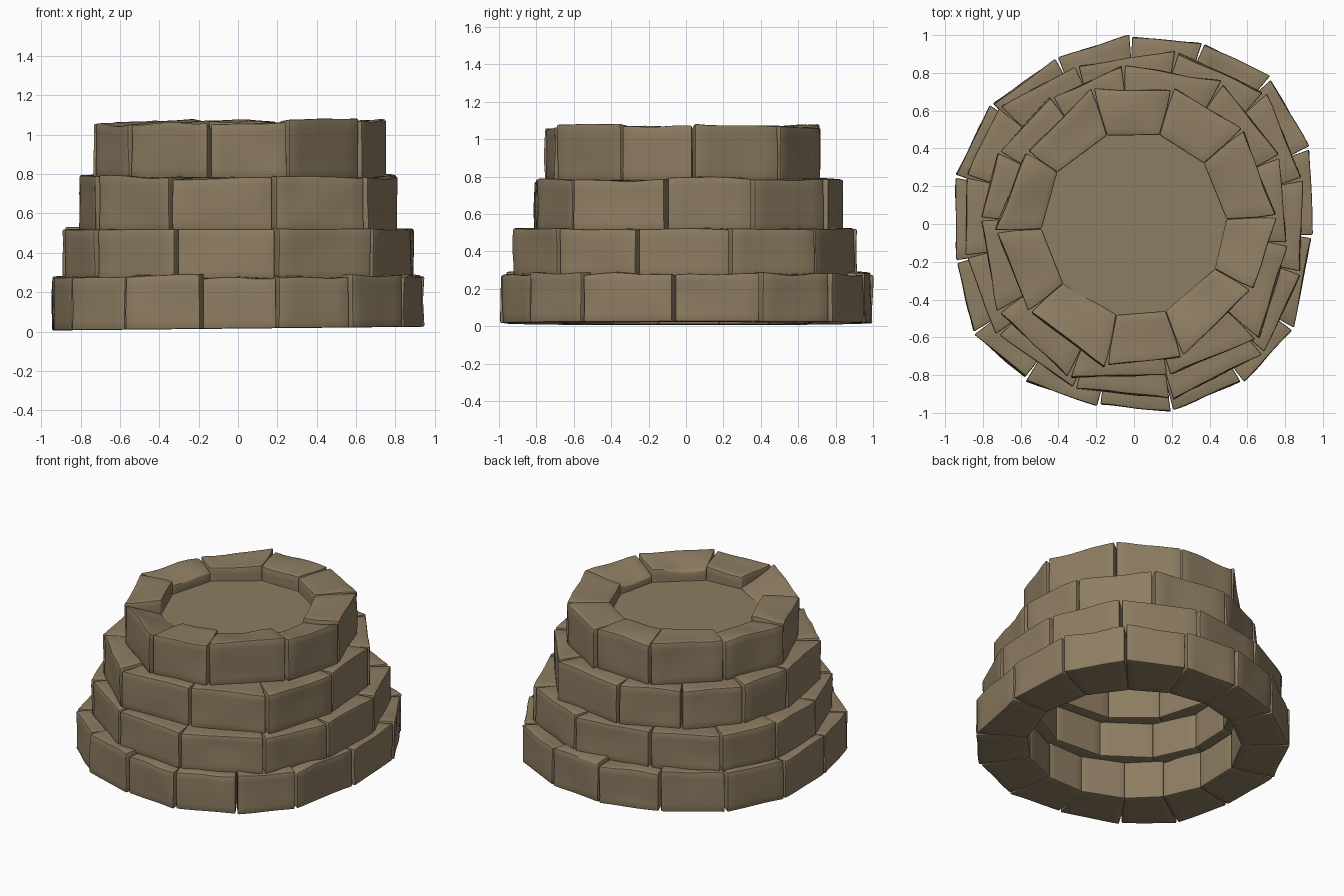
import bpy, bmesh, math, random
from mathutils import Vector, noise

if "Cube" in bpy.data.objects:
    bpy.data.objects.remove(bpy.data.objects["Cube"])

random.seed(4)

stone = bpy.data.materials.new("weathered_stone")
stone.diffuse_color = (0.270, 0.205, 0.122, 1)
stone.use_nodes = True
stone.node_tree.nodes["Principled BSDF"].inputs["Base Color"].default_value = stone.diffuse_color


def polar(deg, r):
    a = math.radians(deg)
    return Vector((r * math.cos(a), r * math.sin(a), 0))


def finish(bm, name):
    mesh = bpy.data.meshes.new(name)
    bm.to_mesh(mesh)
    bm.free()
    mesh.materials.append(stone)
    ob = bpy.data.objects.new(name, mesh)
    bpy.context.collection.objects.link(ob)
    return ob


def stone_course(name, joints, inner, z0, z1, wave, slope=0, dips={}, tilt=0):
    """Ring of blocks; joints = (angle, outer radius) at each gap."""
    ring = bmesh.new()
    for i, (a0, r0) in enumerate(joints):
        a1, r1 = joints[(i + 1) % len(joints)]
        if a1 < a0:
            a1 += 360
        j0, j1 = random.uniform(-.006, .012), random.uniform(-.006, .012)
        o0, o1 = polar(a0, r0 + j0), polar(a1, r1 + j1)
        i0, i1 = polar(a0, inner), polar(a1, inner)
        lift = random.uniform(-.4, .4) * wave
        dip = dips.get(i, 0)
        block = bmesh.new()
        bmesh.ops.create_cube(block, size=1)
        bmesh.ops.subdivide_edges(block, edges=block.edges[:], cuts=5, use_grid_fill=True)
        for v in block.verts:
            s, t, h = v.co.x + .5, v.co.y + .5, v.co.z + .5
            # blocks touch inside, narrow notch between them at the outer face
            s = .5 + (s - .5) * (1 - .04 * max(0, (t - .6) / .4))
            p = i0.lerp(i1, s).lerp(o0.lerp(o1, s), t)
            n = noise.noise(p * 4 + Vector((i * 7.3, z0 * 9, 0)))
            top = z1 + lift + wave * n + slope * p.x - dip * (1 - t)
            base = z0 + tilt * (p.x + 1)
            p.z = base + (top - base) * h
            # slightly uneven outer face
            out = Vector((p.x, p.y, 0)).normalized()
            p += out * .010 * noise.noise(p * 5 + Vector((0, 0, i * 3.1))) * t
            v.co = p
        bmesh.ops.recalc_face_normals(block, faces=block.faces[:])
        temp = bpy.data.meshes.new("block")
        block.to_mesh(temp)
        block.free()
        ring.from_mesh(temp)
        bpy.data.meshes.remove(temp)
    ob = finish(ring, name)
    bev = ob.modifiers.new("worn_edges", "BEVEL")
    bev.width = .008
    bev.segments = 2
    bev.limit_method = 'ANGLE'
    bev.angle_limit = math.radians(45)
    bpy.ops.object.select_all(action='DESELECT')
    ob.select_set(True)
    bpy.context.view_layer.objects.active = ob
    bpy.ops.object.modifier_apply(modifier=bev.name)
    bpy.ops.object.shade_smooth_by_angle(angle=math.radians(40))
    return ob


# Four stepped courses, bottom to top
stone_course("bottom_course", [
    (-168, .96), (-145.7, 1.03), (-125, 1.0), (-101, .975), (-78.5, 1.01),
    (-55.5, 1.01), (-33.5, 1.0), (-4, .945), (23.5, 1.005), (47, 1.06), (69, 1.02),
    (91, .995), (115, .96), (140, .98), (165, .975)], .68, 0.005, .278, .025, tilt=.01)

stone_course("second_course", [
    (-169, .90), (-141, .93), (-110, .92), (-78, .94), (-45, .97), (-16.5, .915),
    (15, .915), (45, .98), (76, .94), (110, .89), (139, .94), (164, .91)],
    .62, .27, .522, .008)

stone_course("third_course", [
    (-182, .81), (-147, .85), (-113, .87), (-77, .82), (-43, .89), (-7.5, .82),
    (25, .85), (58, .88), (94, .845), (123, .80), (152, .81)],
    .55, .515, .787, .015)

stone_course("top_course", [
    (-177, .735), (-140, .72), (-101, .765), (-70, .745), (-29, .71), (3, .755),
    (41, .765), (74, .74), (107, .74), (146, .68)],
    .49, .78, 1.066, .022, slope=.02,
    dips={1: .085, 3: .03, 4: .05, 5: .02, 9: .03})

# Flat floor closing the top opening
bm = bmesh.new()
bmesh.ops.create_cone(bm, cap_ends=True, segments=32, radius1=.52, radius2=.52, depth=.012)
bmesh.ops.translate(bm, verts=bm.verts, vec=(0, 0, .963))
finish(bm, "inner_floor")
